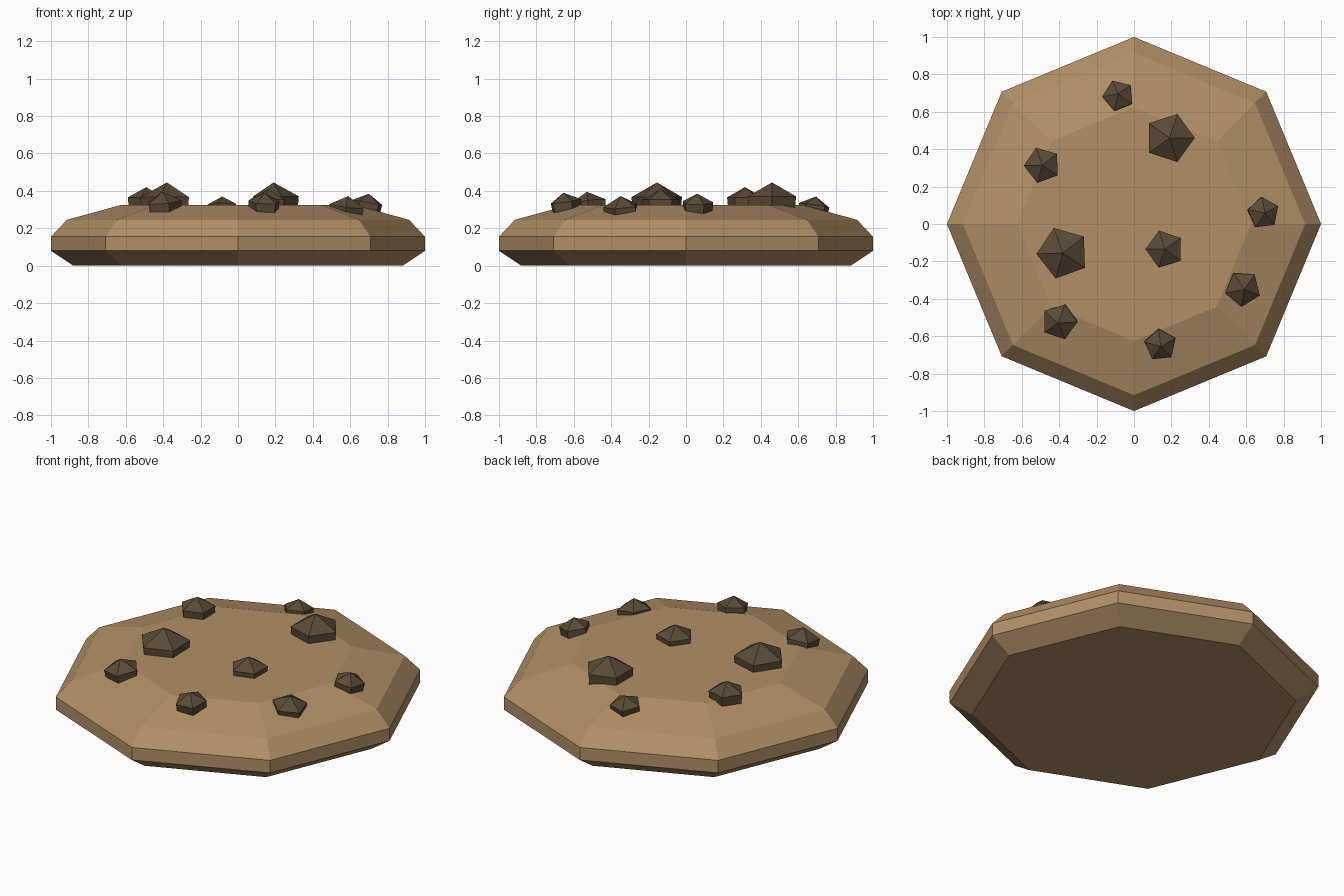
import bpy
import bmesh
from math import radians, cos, sin, atan2, hypot
from mathutils import Matrix, Vector

cube = bpy.data.objects.get("Cube")
if cube:
    bpy.data.objects.remove(cube, do_unlink=True)


def make_material(name, rgb):
    mat = bpy.data.materials.new(name)
    mat.use_nodes = True
    colour = (*rgb, 1)
    mat.diffuse_color = colour
    node = next(n for n in mat.node_tree.nodes if n.type == "BSDF_PRINCIPLED")
    node.inputs["Base Color"].default_value = colour
    return mat


def make_lathe(name, sides, profile, mat, phase=0.0):
    """Stack polygon rings of (radius, z); a zero radius closes to a point."""
    bm = bmesh.new()
    rings = []
    for r, z in profile:
        count = sides if r else 1
        angles = [radians(phase + 360 * i / sides) for i in range(count)]
        rings.append([bm.verts.new((r * cos(a), r * sin(a), z)) for a in angles])
    for low, high in zip(rings, rings[1:]):
        for i in range(sides):
            j = (i + 1) % sides
            if len(high) == 1:
                bm.faces.new((low[i], low[j], high[0]))
            else:
                bm.faces.new((low[i], low[j], high[j], high[i]))
    bm.faces.new(rings[0][::-1])
    if len(rings[-1]) > 1:
        bm.faces.new(rings[-1])
    mesh = bpy.data.meshes.new(name)
    bm.to_mesh(mesh)
    bm.free()
    mesh.materials.append(mat)
    obj = bpy.data.objects.new(name, mesh)
    bpy.context.collection.objects.link(obj)
    return obj


dough = make_material("baked dough", (0.445, 0.275, 0.136))
chocolate = make_material("dark chocolate", (0.102, 0.069, 0.038))

# Octagonal biscuit with bevelled rim and flat top
make_lathe("cookie_base", 8,
           [(0.88, 0), (1, 0.08), (1, 0.155), (0.915, 0.245), (0.625, 0.325)], dough)

# Chocolate chips: x, y, radius, turn in degrees, height of the tip
chips = [
    (0.19, 0.46, 0.135, 0, 0.445),
    (-0.38, -0.155, 0.142, 38, 0.445),
    (-0.085, 0.695, 0.086, 40, 0.37),
    (-0.49, 0.315, 0.099, 38, 0.42),
    (0.70, 0.06, 0.087, 25, 0.385),
    (0.165, -0.135, 0.104, 35, 0.41),
    (0.143, -0.655, 0.088, 24, 0.39),
    (-0.405, -0.53, 0.098, 0, 0.395),
    (0.59, -0.35, 0.098, 50, 0.372),
]
for n, (x, y, r, turn, tip) in enumerate(chips, 1):
    cap = 0.55 * r
    chip = make_lathe(f"chocolate_chip_{n}", 5,
                      [(0.95 * r, -cap - 0.55 * r), (r, -cap), (0, 0)], chocolate, turn)
    # Chips on the sloping edge lean outward
    lean = radians(9 if hypot(x, y) > 0.6 else 0)
    axis = Vector((-sin(atan2(y, x)), cos(atan2(y, x)), 0))
    chip.matrix_world = Matrix.Translation((x, y, tip)) @ Matrix.Rotation(lean, 4, axis)
